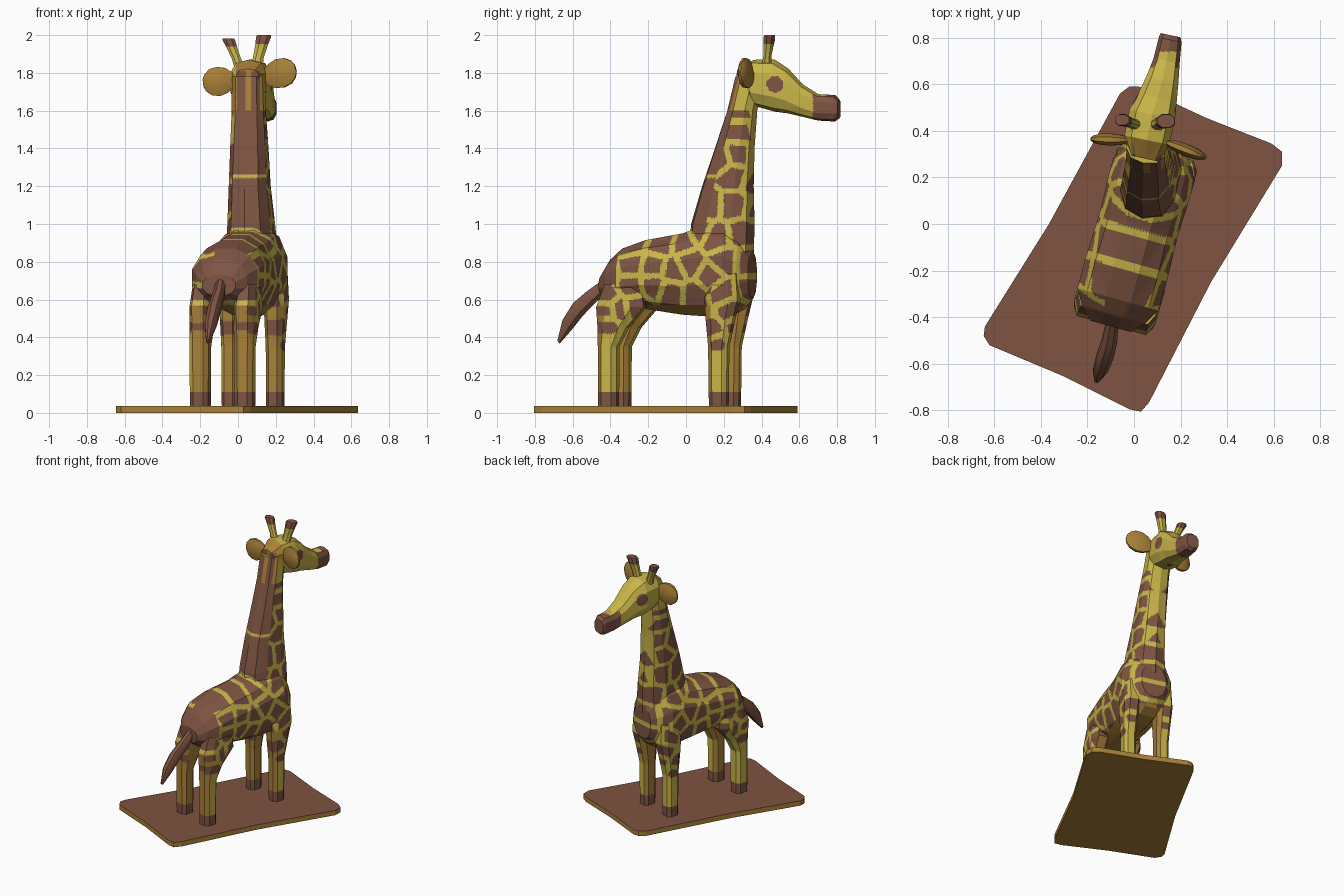
import bpy, bmesh, math
from mathutils import Vector, Matrix, kdtree

if "Cube" in bpy.data.objects:
    bpy.data.objects.remove(bpy.data.objects["Cube"])


def material(name, rgb):
    m = bpy.data.materials.new(name)
    m.diffuse_color = (*rgb, 1)
    m.use_nodes = True
    m.node_tree.nodes["Principled BSDF"].inputs["Base Color"].default_value = m.diffuse_color
    return m


MATS = [material("yellow", (0.58, 0.46, 0.065)),
        material("brown", (0.21, 0.088, 0.054)),
        material("ochre", (0.40, 0.22, 0.04))]
YELLOW, BROWN, OCHRE = 0, 1, 2


def yaw(deg):
    """Lateral and forward unit vectors for a heading turned from +y towards +x."""
    a = math.radians(deg)
    return Vector((math.cos(a), -math.sin(a), 0)), Vector((math.sin(a), math.cos(a), 0))


UP = Vector((0, 0, 1))
SIDE, FWD = yaw(15.5)


def finish(name, bm, mat=0):
    bmesh.ops.recalc_face_normals(bm, faces=bm.faces)
    me = bpy.data.meshes.new(name)
    bm.to_mesh(me)
    bm.free()
    for m in MATS:
        me.materials.append(m)
    for p in me.polygons:
        p.material_index = mat
    ob = bpy.data.objects.new(name, me)
    bpy.context.collection.objects.link(ob)
    return ob


def loft(name, rings, n=8, p=0.7, mat=0):
    """Skin closed rings (centre, half axis a, half axis b) of n points; p < 1 is boxier."""
    bm = bmesh.new()
    k = math.cos(math.pi / n) ** p
    f = lambda t: math.copysign(abs(t) ** p, t) / k
    loops = []
    for c, a, b in rings:
        angs = [(i + 0.5) * math.tau / n for i in range(n)]
        loops.append([bm.verts.new(Vector(c) + a * f(math.cos(t)) + b * f(math.sin(t))) for t in angs])
    for r, s in zip(loops, loops[1:]):
        for i in range(n):
            bm.faces.new((r[i], r[(i + 1) % n], s[(i + 1) % n], s[i]))
    bm.faces.new(loops[0])
    bm.faces.new(loops[-1])
    return finish(name, bm, mat)


def smooth(ob, deg):
    bpy.ops.object.select_all(action='DESELECT')
    bpy.context.view_layer.objects.active = ob
    ob.select_set(True)
    bpy.ops.object.shade_smooth_by_angle(angle=math.radians(deg))


# Trunk: forward position, bottom, top, half width
trunk = [(-.45, .62, .73, .09), (-.40, .58, .81, .14), (-.33, .56, .87, .18), (-.2, .55, .915, .182),
         (0, .52, .95, .175), (.15, .51, 1.0, .18), (.25, .52, .99, .182), (.32, .55, .94, .14),
         (.37, .61, .85, .09)]
skin = loft("giraffe_body", [(SIDE * .02 + FWD * v + UP * ((lo + hi) / 2), SIDE * w, UP * ((hi - lo) / 2))
                             for v, lo, hi, w in trunk], n=12, p=0.9)
parts = []

# Legs: height, forward position, half width, half depth
rear = [(.03, -.385, .05, .05), (.35, -.385, .052, .052), (.45, -.36, .056, .078),
        (.56, -.315, .06, .13), (.68, -.3, .05, .1)]
front = [(.03, .22, .043, .048), (.35, .22, .045, .052), (.5, .23, .052, .075),
         (.6, .24, .056, .09), (.74, .24, .05, .08)]
for label, prof in (("rear_leg", rear), ("front_leg", front)):
    for s in (-1, 1):
        parts.append(loft(label, [(SIDE * (.022 + s * .122) + FWD * v + UP * z, SIDE * hu, FWD * hv)
                                  for z, v, hu, hv in prof]))

# Neck: height, x, y, half width, half depth
S, F = yaw(12)
neck = [(.8, .075, .185, .13, .17), (1.0, .07, .195, .115, .165), (1.2, .062, .222, .102, .134),
        (1.4, .06, .258, .095, .103), (1.6, .057, .298, .086, .078), (1.78, .055, .338, .083, .075)]
parts.append(loft("neck", [((x, y, z), S * a, F * b) for z, x, y, a, b in neck], n=10, p=0.8))

# Head: y, x, bottom, top, half width
head = [(.28, .05, 1.72, 1.82, .06), (.36, .055, 1.63, 1.865, .098), (.47, .078, 1.60, 1.865, .1),
        (.54, .1, 1.59, 1.82, .085), (.62, .122, 1.57, 1.735, .07), (.70, .14, 1.55, 1.685, .057),
        (.79, .155, 1.545, 1.68, .05), (.81, .157, 1.56, 1.66, .044)]
parts.append(loft("head", [((x, y, (lo + hi) / 2), S * w, UP * ((hi - lo) / 2))
                           for y, x, lo, hi, w in head], n=10, p=0.75))

# Merge into one skin
bpy.context.view_layer.objects.active = skin
for o in parts:
    mod = skin.modifiers.new("join", 'BOOLEAN')
    mod.operation, mod.solver, mod.object = 'UNION', 'EXACT', o
    bpy.ops.object.modifier_apply(modifier=mod.name)
    bpy.data.objects.remove(o)

# Fine, flat subdivision so that the spots can be cut as faces
bm = bmesh.new()
bm.from_mesh(skin.data)
bmesh.ops.triangulate(bm, faces=bm.faces)
for _ in range(9):
    long = [e for e in bm.edges if e.calc_length() > .015]
    if not long or len(bm.faces) > 120000:
        break
    bmesh.ops.subdivide_edges(bm, edges=long, cuts=1)
    bmesh.ops.triangulate(bm, faces=[f for f in bm.faces if len(f.verts) > 3])

# Coat: spot centres (y, z) on the side
spots = [(.27, 1.49), (.15, 1.34), (.26, 1.37), (.35, 1.37), (.36, 1.51), (.23, 1.25), (.34, 1.22),
         (.11, 1.1), (.23, 1.1), (.36, 1.08), (.05, .97), (.16, .93), (.28, .95), (.32, .8), (.21, .8),
         (.02, .79), (-.14, .9), (-.17, .77), (-.29, .785), (-.43, .74), (-.31, .89), (-.17, .68),
         (-.08, .64), (-.29, .67), (-.42, .62), (.05, .62), (.2, .64), (.33, .65), (.14, .72),
         (-.42, .54), (-.42, .46), (-.35, .55), (-.27, .56), (.14, .44), (.28, .46), (.24, .54), (.17, .36),
         (.3, .37), (-.06, .75), (-.02, .91), (.27, 1.6), (.36, 1.62)]
tree = kdtree.KDTree(len(spots))
for i, (y, z) in enumerate(spots):
    tree.insert((y, z, 0), i)
tree.balance()


def spotted(q, z):
    (a, _, d1), (b, _, d2) = tree.find_n((q, z, 0), 2)
    edge = (d2 * d2 - d1 * d1) / (2 * (a - b).length)
    radius = .04 if z < .42 else .06 if z < .56 else .085 if z > 1.3 else .115
    return edge > .016 and d1 < radius


def coat(c, n):
    x, y, z = c
    d = x - .01 - .23 * y
    q = y + .27 * (d - .17)
    if z < .11:
        return BROWN                                    # hooves
    if y > .672 and z < 1.69:                           # muzzle
        return YELLOW if n.z > .6 and y < .74 else BROWN
    if z > 1.62 and y > .4:                             # eyes
        return BROWN if math.hypot(q - .44, z - 1.74) < .043 and abs(n.z) < .6 else YELLOW
    if z > 1.6:                                         # nape
        if n.y < -.4:
            return BROWN if .015 < abs(x - .055) < .06 and z < 1.81 else OCHRE
        return YELLOW
    if z > .98 and n.y < -.5:                           # mane
        return YELLOW if abs(z - 1.255) < .01 else BROWN
    if .63 < z < .9 and n.y < -.6:                      # rump
        return BROWN
    hidden = z < .57 and (n.y < -.6 or n.dot(SIDE) * d < -.4 * abs(d) or n.z < -.6)
    if z > .33 and spotted(q, z):
        return OCHRE if hidden and n.y > -.6 else BROWN
    return OCHRE if hidden else YELLOW


bm.normal_update()
tags = [coat(f.calc_center_median(), f.normal) for f in bm.faces]
bm.to_mesh(skin.data)
bm.free()
skin.data.polygons.foreach_set("material_index", tags)
smooth(skin, 20)

# Horns with brown tips
for name, a, b, r in (("left_horn", (.01, .425, 1.83), (-.052, .447, 1.982), .032),
                      ("right_horn", (.095, .425, 1.83), (.138, .442, 2.0), .038)):
    a, b = Vector(a), Vector(b)
    X, Y = Vector((1, 0, 0)), Vector((0, 1, 0))
    horn = loft(name, [(a.lerp(b, t), X * r * k, Y * r * k * .75)
                       for t, k in ((0, .95), (.3, .75), (.72, .9), (.95, 1.05), (1, .95))], p=0.9)
    for p in horn.data.polygons:
        p.material_index = BROWN if p.center.z > a.z + .73 * (b.z - a.z) else YELLOW
    smooth(horn, 30)

# Ears: leaf-shaped flattened lofts
for name, a, b in (("left_ear", (-.02, .36, 1.765), (-.185, .365, 1.745)),
                   ("right_ear", (.14, .35, 1.77), (.305, .285, 1.825))):
    a, b = Vector(a), Vector(b)
    along = (b - a).normalized()
    wide = (UP - along * along.z).normalized()
    thick = along.cross(wide)
    ear = loft(name, [(a.lerp(b, t), wide * .078 * k, thick * .026 * k)
                      for t, k in ((0, .45), (.25, .85), (.5, 1), (.75, .9), (.92, .6), (1, .25))],
               p=1, mat=OCHRE)
    smooth(ear, 40)

# Tail
path = [((-.09, -.41, .69), .03), ((-.105, -.5, .615), .038), ((-.125, -.57, .55), .042),
        ((-.145, -.63, .465), .036), ((-.16, -.675, .375), .01)]
tail = loft("tail", [(c, Vector((r * .85, 0, 0)), Vector((0, -.65, .76)) * r) for c, r in path], p=1, mat=BROWN)
smooth(tail, 40)

# Base plate: brown top, ochre rim and underside
outline = [(-.64, -.44), (-.645, -.48), (-.62, -.52), (-.31, -.65), (-.02, -.795), (.03, -.805), (.065, -.765),
           (.33, -.25), (.635, .25), (.635, .31), (.59, .345), (.31, .455), (.02, .59), (-.02, .59),
           (-.06, .56), (-.365, 0)]
bm = bmesh.new()
bottom = bm.faces.new([bm.verts.new((x, y, 0)) for x, y in outline])
ext = bmesh.ops.extrude_face_region(bm, geom=[bottom], use_keep_orig=True)
for v in ext["geom"]:
    if isinstance(v, bmesh.types.BMVert):
        v.co.z = .036
base = finish("base_plate", bm, OCHRE)
for p in base.data.polygons:
    if p.normal.z > .5:
        p.material_index = BROWN
